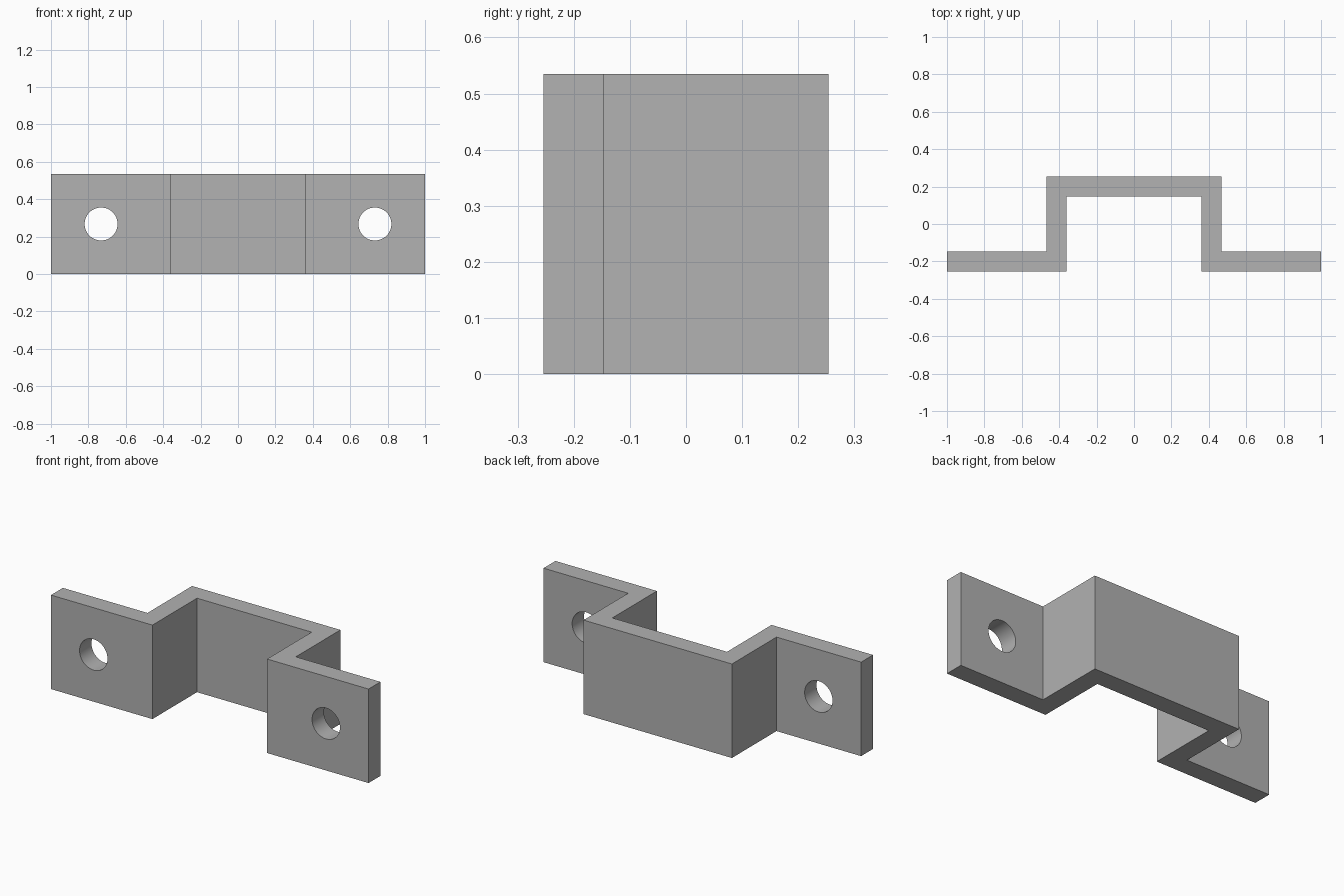
import bpy
import bmesh
from math import radians
from mathutils import Matrix

cube = bpy.data.objects.get("Cube")
if cube:
    bpy.data.objects.remove(cube, do_unlink=True)

HEIGHT = 0.535
FRONT, BACK, THICK = -0.254, 0.254, 0.107
INNER, OUTER = 0.361, 0.467
HOLE_X, HOLE_R = 0.732, 0.088

# Plain grey metal
grey = bpy.data.materials.new("grey metal")
grey.use_nodes = True
color = (0.445, 0.445, 0.445, 1)
grey.diffuse_color = color
grey.node_tree.nodes["Principled BSDF"].inputs["Base Color"].default_value = color


def make_object(name, bm):
    bmesh.ops.recalc_face_normals(bm, faces=bm.faces)
    mesh = bpy.data.meshes.new(name)
    bm.to_mesh(mesh)
    bm.free()
    mesh.materials.append(grey)
    obj = bpy.data.objects.new(name, mesh)
    bpy.context.collection.objects.link(obj)
    return obj


# Hat-shaped strip: half profile mirrored, then extruded upwards
front_half = [(1, FRONT), (INNER, FRONT), (INNER, BACK - THICK)]
back_half = [(OUTER, BACK), (OUTER, FRONT + THICK), (1, FRONT + THICK)]


def mirrored(points):
    return [(-x, y) for x, y in reversed(points)]


outline = front_half + mirrored(front_half) + mirrored(back_half) + back_half
bm = bmesh.new()
base = bm.faces.new([bm.verts.new((x, y, 0)) for x, y in outline])
top = bmesh.ops.extrude_face_region(bm, geom=[base], use_keep_orig=True)
bmesh.ops.translate(bm, vec=(0, 0, HEIGHT),
                    verts=[v for v in top["geom"] if isinstance(v, bmesh.types.BMVert)])
bracket = make_object("bracket", bm)

# Screw hole cutters through both flanges
bm = bmesh.new()
for side in (-1, 1):
    place = (Matrix.Translation((side * HOLE_X, FRONT + THICK / 2, HEIGHT / 2))
             @ Matrix.Rotation(radians(90), 4, 'X'))
    bmesh.ops.create_cone(bm, cap_ends=True, segments=48, radius1=HOLE_R,
                          radius2=HOLE_R, depth=THICK * 2, matrix=place)
cutter = make_object("hole_cutter", bm)
cutter.hide_render = True

bpy.ops.object.select_all(action='DESELECT')
bracket.select_set(True)
bpy.context.view_layer.objects.active = bracket
cut = bracket.modifiers.new("screw holes", 'BOOLEAN')
cut.operation = 'DIFFERENCE'
cut.solver = 'EXACT'
cut.object = cutter
bpy.ops.object.modifier_apply(modifier=cut.name)
bpy.data.objects.remove(cutter, do_unlink=True)

bpy.ops.object.shade_smooth_by_angle(angle=radians(30))
